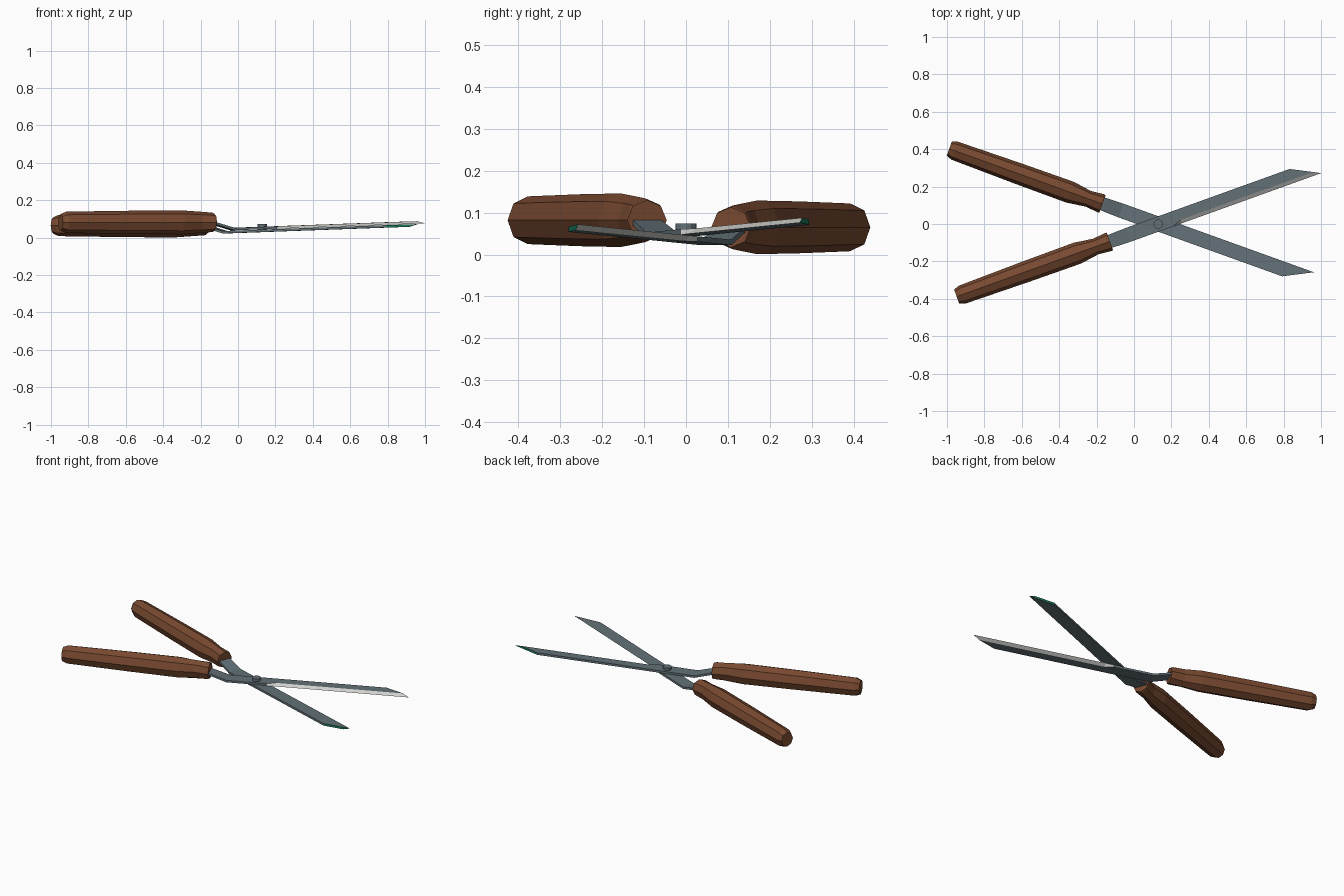
import bpy, bmesh, math
from mathutils import Matrix, Vector

if "Cube" in bpy.data.objects:
    bpy.data.objects.remove(bpy.data.objects["Cube"])

PIVOT = Vector((0.13, 0, 0))
ANGLE = math.radians(19.8)


def material(name, col):
    m = bpy.data.materials.new(name)
    m.diffuse_color = (*col, 1)
    m.use_nodes = True
    m.node_tree.nodes["Principled BSDF"].inputs["Base Color"].default_value = m.diffuse_color
    return m


WOOD = material("brown wood", (0.19, 0.068, 0.030))
STEEL = material("grey steel", (0.125, 0.165, 0.185))
EDGE = material("bright cutting edge", (0.62, 0.62, 0.60))
GREEN = material("green tip", (0.01, 0.20, 0.11))


def finish(bm, name, mats):
    bmesh.ops.recalc_face_normals(bm, faces=bm.faces)
    me = bpy.data.meshes.new(name)
    bm.to_mesh(me)
    bm.free()
    for m in mats:
        me.materials.append(m)
    ob = bpy.data.objects.new(name, me)
    bpy.context.collection.objects.link(ob)
    return ob


def loft(rings):
    """Skin equal-sized rings of points; returns bmesh, side faces by edge index, end cap."""
    bm = bmesh.new()
    vs = [[bm.verts.new(p) for p in r] for r in rings]
    n = len(vs[0])
    sides = []
    for a, b in zip(vs, vs[1:]):
        sides.append([bm.faces.new((a[i], a[(i + 1) % n], b[(i + 1) % n], b[i])) for i in range(n)])
    bm.faces.new(vs[0])
    cap = bm.faces.new(vs[-1])
    return bm, sides, cap


# centre height of the steel strip along its length: tang, bend, rising blade
HEIGHTS = [(-0.36, 0.085), (-0.27, 0.075), (-0.17, 0.046), (0.92, 0.083)]


def height(u):
    for (a, za), (b, zb) in zip(HEIGHTS, HEIGHTS[1:]):
        if u <= b:
            return za + (zb - za) * (u - a) / (b - a)
    return HEIGHTS[-1][1]


def build_half(label, side, shift, drop, bevel_on_top):
    place = (Matrix.Translation(PIVOT) @ Matrix.Rotation(side * ANGLE, 4, 'Z')
             @ Matrix.Translation((shift, 0, -drop)) @ Matrix.Diagonal((1, side, 1, 1)))
    t, w = 0.0065, 0.039

    # blade and tang: four-sided section, one corner pulled in for the ground edge
    rings = []
    for u, half, b, slant in [(-0.33, 0.034, 0, 0), (-0.27, 0.036, 0, 0), (-0.17, w, 0, 0),
                              (0.07, w, 0, 0), (0.12, w, 0.02, 0), (0.912, w, 0.02, 0.152)]:
        top_in, low_in = (b, 0) if bevel_on_top else (0, b)
        ring = []
        for v, s in [(-half + low_in, -1), (-half + top_in, 1), (half, 1), (half, -1)]:
            uu = u - slant * (v + half) / (2 * half)
            ring.append((uu, v, height(uu) + s * t))
        rings.append(ring)
    bm, sides, cap = loft(rings)
    for seg in sides[-2:]:
        seg[0].material_index = 1
    cap.material_index = 2
    bm.transform(place)
    finish(bm, label + "_blade", [STEEL, EDGE, GREEN])

    # eight-sided wooden handle with flared collar and chamfered end
    rings = []
    for u, rv, rz in [(-0.275, 0.050, 0.048), (-0.285, 0.051, 0.052), (-0.355, 0.044, 0.057),
                      (-0.46, 0.059, 0.064), (-0.75, 0.057, 0.062),
                      (-1.115, 0.051, 0.057), (-1.146, 0.040, 0.044)]:
        rings.append([(u, rv * math.cos(k * math.pi / 4), 0.082 + rz * math.sin(k * math.pi / 4))
                      for k in range(8)])
    bm, _, _ = loft(rings)
    bm.transform(place)
    finish(bm, label + "_handle", [WOOD])


build_half("upper", 1, 0.0, 0.0, True)
build_half("lower", -1, -0.042, 0.018 - 0.001, False)

# pivot rivet through both blades
bm = bmesh.new()
bmesh.ops.create_cone(bm, cap_ends=True, segments=12, radius1=0.025, radius2=0.025, depth=0.045,
                      matrix=Matrix.Translation(PIVOT + Vector((0, 0, 0.0515))))
finish(bm, "pivot_rivet", [STEEL])
